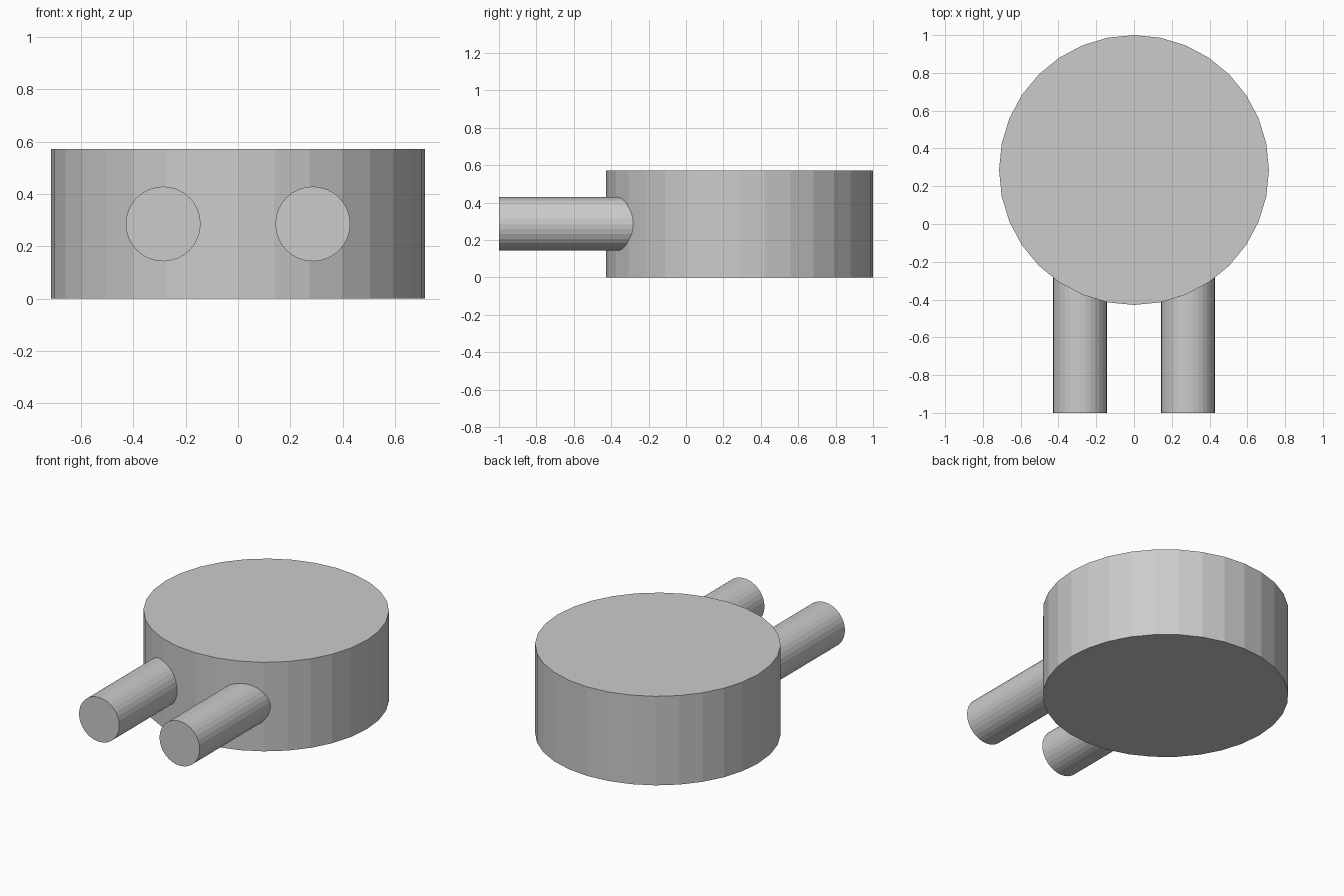
import bpy
import math

cube = bpy.data.objects.get("Cube")
if cube:
    bpy.data.objects.remove(cube, do_unlink=True)

# Single flat grey
grey = bpy.data.materials.new("plain grey")
grey.use_nodes = True
COLOUR = (0.6, 0.6, 0.6, 1)
grey.diffuse_color = COLOUR
grey.node_tree.nodes["Principled BSDF"].inputs["Base Color"].default_value = COLOUR

UNIT = 2 / 7  # spacing that all parts share


def cylinder(name, radius, depth, location, rotation=(0, 0, 0)):
    bpy.ops.mesh.primitive_cylinder_add(
        vertices=32, radius=radius, depth=depth, location=location, rotation=rotation)
    obj = bpy.context.object
    obj.name = name
    obj.data.materials.append(grey)
    return obj


# Round drum body
cylinder("drum_body", 2.5 * UNIT, 2 * UNIT, (0, UNIT, UNIT))

# Two round prongs running from the front into the drum
front, back = -1, 0
for name, side in (("left_prong", 1), ("right_prong", -1)):
    cylinder(name, UNIT / 2, back - front,
             (side * UNIT, (front + back) / 2, UNIT), (math.pi / 2, 0, 0))
